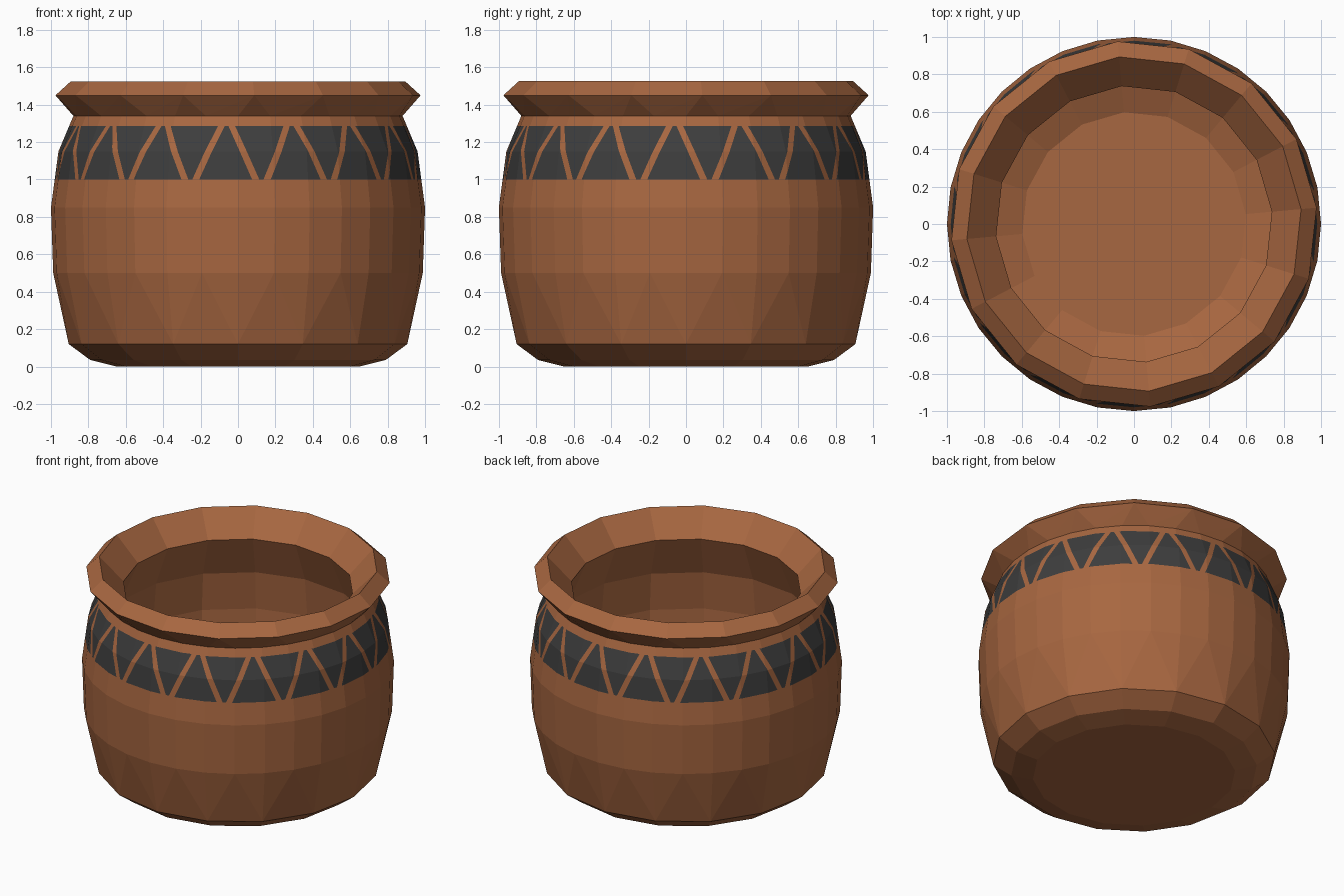
import bpy, bmesh, math
from mathutils import Vector

if "Cube" in bpy.data.objects:
    bpy.data.objects.remove(bpy.data.objects["Cube"])

# Profile rings from base, up the outside, over the rim and down the inside:
# (radius, height, sides, angle offset in degrees)
RINGS = [
    (0.65, 0.0, 16, 0), (0.79, 0.035, 16, 0), (0.905, 0.12, 16, 0),
    (0.988, 0.5, 32, 0), (1.0, 0.85, 32, 0), (0.96, 1.15, 32, 0), (0.88, 1.34, 32, 0),
    (0.98, 1.45, 16, 5.1), (0.897, 1.525, 16, 5.1), (0.74, 1.36, 16, 5.1),
    (0.86, 1.07, 16, 5.1), (0.89, 0.8, 16, 5.1), (0.875, 0.5, 16, 5.1),
    (0.80, 0.19, 16, 5.1), (0.60, 0.11, 16, 5.1),
]
BAND_LOW, BAND_HIGH = 1.0, 1.285
PERIOD, PHASE = 22.5, 266.1      # painted triangles repeat 16 times
TIP, BASE = 0.7, 8.3             # half widths in degrees


def material(name, rgb):
    m = bpy.data.materials.new(name)
    m.diffuse_color = (*rgb, 1)
    m.use_nodes = True
    m.node_tree.nodes["Principled BSDF"].inputs["Base Color"].default_value = m.diffuse_color
    return m


def polar(r, deg, z):
    a = math.radians(deg)
    return Vector((r * math.cos(a), r * math.sin(a), z))


def join(bm, a, b):
    """Skin two rings; a 32-sided ring meets a 16-sided one with triangles."""
    if len(a) == len(b):
        n = len(a)
        for i in range(n):
            j = (i + 1) % n
            bm.faces.new((a[i], a[j], b[j], b[i]))
        return
    if len(a) < len(b):
        a, b = b, a
    n = len(b)
    for i in range(n):
        j = (i + 1) % n
        bm.faces.new((a[2 * i], a[2 * i + 1], b[i]))
        bm.faces.new((a[2 * i + 1], b[j], b[i]))
        bm.faces.new((a[2 * i + 1], a[2 * j], b[j]))


def cut(bm, faces, co, no):
    geom = set(faces)
    for f in faces:
        geom.update(f.edges)
        geom.update(f.verts)
    bmesh.ops.bisect_plane(bm, geom=list(geom), plane_co=co, plane_no=no, dist=1e-5)


def offset(f, deg):
    c = f.calc_center_median()
    return (math.degrees(math.atan2(c.y, c.x)) - deg + 180) % 360 - 180


def in_band(f):
    c = f.calc_center_median()
    return BAND_LOW < c.z < BAND_HIGH and math.hypot(c.x, c.y) > 0.895


# Pot wall, rim and inside
bm = bmesh.new()
rings = [[bm.verts.new(polar(r, 360 * i / n + off, z)) for i in range(n)]
         for r, z, n, off in RINGS]
for a, b in zip(rings, rings[1:]):
    join(bm, a, b)
bm.faces.new(rings[0])
bm.faces.new(rings[-1])
bmesh.ops.recalc_face_normals(bm, faces=bm.faces[:])

# Painted band: cut its top and bottom lines on the outer wall
for z in (BAND_LOW, BAND_HIGH):
    outer = [f for f in bm.faces if 0.85 < f.calc_center_median().z < 1.34
             and math.hypot(*f.calc_center_median().xy) > 0.89]
    cut(bm, outer, Vector((0, 0, z)), Vector((0, 0, 1)))

# Cut the slanted sides of the upright and hanging triangles
for k in range(16):
    mid = PHASE + k * PERIOD
    for side in (-1, 1):
        for low, high in ((BASE, TIP), (PERIOD / 2 - TIP, PERIOD / 2 - BASE)):
            p = polar(0.985, mid + side * low, BAND_LOW)
            q = polar(0.905, mid + side * high, BAND_HIGH)
            radial = polar(1, mid + side * (low + high) / 2, 0)
            near = [f for f in bm.faces if in_band(f) and abs(offset(f, mid)) < 25]
            cut(bm, near, p, (q - p).cross(radial).normalized())

# Colour the triangles by angle and height
for f in bm.faces:
    f.smooth = False
    if in_band(f):
        t = (f.calc_center_median().z - BAND_LOW) / (BAND_HIGH - BAND_LOW)
        a = abs((offset(f, PHASE) + PERIOD / 2) % PERIOD - PERIOD / 2)
        up = BASE + (TIP - BASE) * t
        down = PERIOD / 2 - (TIP + (BASE - TIP) * t)
        f.material_index = 1 if a < up or a > down else 0

mesh = bpy.data.meshes.new("clay_pot")
bm.to_mesh(mesh)
bm.free()
mesh.materials.append(material("terracotta", (0.39, 0.135, 0.052)))
mesh.materials.append(material("charcoal_paint", (0.047, 0.047, 0.047)))
pot = bpy.data.objects.new("clay_pot", mesh)
bpy.context.collection.objects.link(pot)
